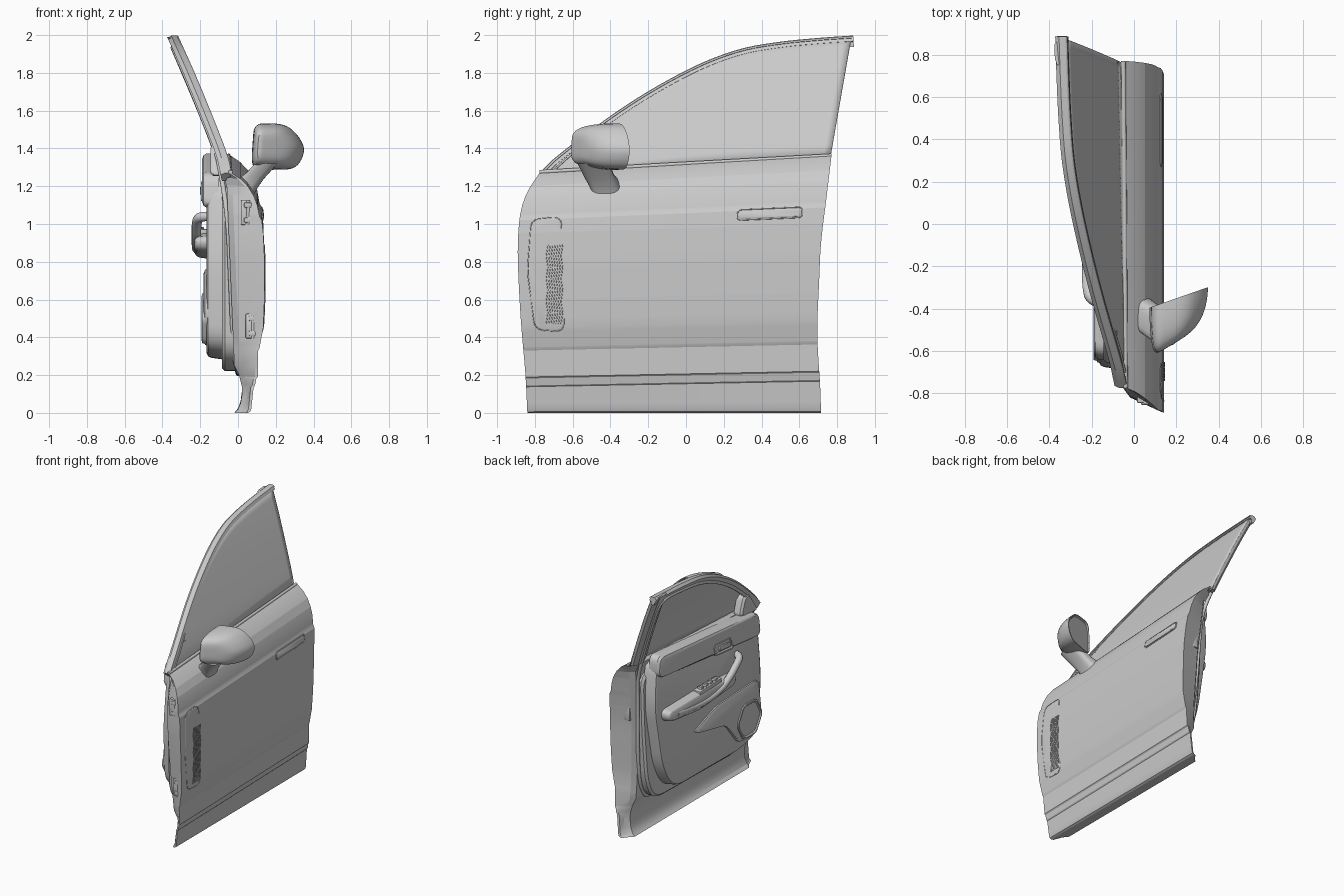
import bpy, bmesh, math
from mathutils import Vector

if "Cube" in bpy.data.objects:
    bpy.data.objects.remove(bpy.data.objects["Cube"])


def smooth(knots):
    """Cubic curve through (t, value) knots."""
    def slope(i):
        a, b = knots[max(i - 1, 0)], knots[min(i + 1, len(knots) - 1)]
        return (b[1] - a[1]) / (b[0] - a[0])

    def f(t):
        i = 0
        while i < len(knots) - 2 and t > knots[i + 1][0]:
            i += 1
        (t0, v0), (t1, v1) = knots[i], knots[i + 1]
        h = t1 - t0
        k = min(max((t - t0) / h, 0), 1)
        return ((2*k**3 - 3*k*k + 1) * v0 + (k**3 - 2*k*k + k) * h * slope(i)
                + (3*k*k - 2*k**3) * v1 + (k**3 - k*k) * h * slope(i + 1))
    return f


def linear(knots):
    def f(t):
        for (a, p), (b, q) in zip(knots, knots[1:]):
            if t <= b:
                return p + (q - p) * max(0, (t - a) / (b - a))
        return knots[-1][1]
    return f


# Door outline and section curves
front = smooth([(0, -.84), (.2, -.85), (.5, -.875), (.8, -.89), (.95, -.888),
                (1.08, -.872), (1.18, -.835), (1.27, -.775)])
rear = smooth([(0, .715), (.15, .71), (.3, .70), (.45, .695), (.7, .705),
               (.9, .715), (1.15, .745), (1.36, .77)])
top = smooth([(-.775, 1.27), (-.7, 1.345), (-.5, 1.50), (-.3, 1.64), (-.1, 1.76),
              (.1, 1.86), (.3, 1.93), (.5, 1.965), (.7, 1.985), (.885, 1.998)])
PROFILE = [(0, .05), (.006, .064), (.02, .07), (.138, .083), (.145, .09), (.182, .097), (.19, .105),
           (.33, .107), (.345, .114), (.43, .13), (.45, .134), (.6, .14), (.8, .141),
           (.95, .134), (1.02, .126), (1.04, .114), (1.1, .102), (1.15, .083),
           (1.2, .052), (1.24, .012), (1.27, -.035)]
outer_x = linear(PROFILE)
inner_x = linear([(0, -.02), (.03, .01), (.12, .025), (.2, .005), (.25, -.02), (1.2, -.06), (1.27, -.1)])
tilt = linear([(0, 0), (.14, .03), (.9, .04), (1.03, .07), (1.27, .09)])
glass_x = smooth([(1.25, -.035), (1.36, -.06), (1.55, -.132), (1.8, -.235), (2.0, -.325)])


def skin_x(y, z):
    u = (y - front(z)) / (rear(z) - front(z))
    return outer_x(z - tilt(z) * u)


def finish(name, bm, angle=30):
    bmesh.ops.recalc_face_normals(bm, faces=bm.faces)
    me = bpy.data.meshes.new(name)
    bm.to_mesh(me)
    bm.free()
    ob = bpy.data.objects.new(name, me)
    bpy.context.collection.objects.link(ob)
    bpy.ops.object.select_all(action='DESELECT')
    ob.select_set(True)
    bpy.context.view_layer.objects.active = ob
    bpy.ops.object.shade_smooth_by_angle(angle=math.radians(angle))
    return ob


def loft(name, rings, closed=True, caps=True, angle=30):
    bm = bmesh.new()
    vs = [[bm.verts.new(p) for p in r] for r in rings]
    n = len(vs[0])
    for a, b in zip(vs, vs[1:]):
        for i in range(n if closed else n - 1):
            j = (i + 1) % n
            bm.faces.new((a[i], a[j], b[j], b[i]))
    if closed and caps:
        bm.faces.new(vs[0])
        bm.faces.new(vs[-1])
    return finish(name, bm, angle)


def rounded(pts, r, n=6):
    """Round the corners of a closed 2D polygon."""
    out = []
    for i, p in enumerate(pts):
        p, a, b = Vector(p), Vector(pts[i - 1]), Vector(pts[(i + 1) % len(pts)])
        s = p + (a - p).normalized() * min(r, (a - p).length * .48)
        e = p + (b - p).normalized() * min(r, (b - p).length * .48)
        for k in range(n + 1):
            t = k / n
            out.append(s * (1 - t)**2 + p * 2 * t * (1 - t) + e * t * t)
    return out


def plate(name, pts, layers, r=.05, on_skin=False):
    """Raised panel from a (y, z) outline; layers are (x, inset)."""
    o = rounded(pts, r)
    lo = Vector((min(p.x for p in o), min(p.y for p in o)))
    hi = Vector((max(p.x for p in o), max(p.y for p in o)))
    c, h = (lo + hi) / 2, (hi - lo) / 2
    rings = []
    for x, d in layers:
        q = [(c.x + (p.x - c.x) * (1 - d / h.x), c.y + (p.y - c.y) * (1 - d / h.y)) for p in o]
        rings.append([((skin_x(y, z) if on_skin else 0) + x, y, z) for y, z in q])
    return loft(name, rings)


def tube(name, paths, radius, cyclic=False, kind='POLY'):
    cu = bpy.data.curves.new(name, 'CURVE')
    cu.dimensions, cu.bevel_depth, cu.bevel_resolution = '3D', radius, 3
    cu.use_fill_caps = True
    for pts in paths:
        sp = cu.splines.new(kind)
        sp.points.add(len(pts) - 1)
        for q, p in zip(sp.points, pts):
            q.co = (*p, 1)
        sp.use_cyclic_u = cyclic
        if kind == 'NURBS':
            sp.use_endpoint_u, sp.order_u = True, 3
    ob = bpy.data.objects.new(name, cu)
    bpy.context.collection.objects.link(ob)


def strip(name, path, section):
    """Sweep (inset, x offset) section along a (y, z) path lying on the glass surface."""
    rings = []
    for i, p in enumerate(path):
        t = (Vector(path[min(i + 1, len(path) - 1)]) - Vector(path[max(i - 1, 0)])).normalized()
        q = [(p[0] + t.y * d, p[1] - t.x * d, e) for d, e in section]
        q = [(y, min(z, top(y) - .004) if d else z, e) for (y, z, e), (d, _) in zip(q, section)]
        rings.append([(glass_x(z) + e, y, z) for y, z, e in q])
    loft(name, rings)


def box(name, c, size, rot=0, bevel=.006):
    bm = bmesh.new()
    bmesh.ops.create_cube(bm, size=1)
    for v in bm.verts:
        v.co = Vector(v.co) * Vector(size)
    bmesh.ops.bevel(bm, geom=bm.edges[:], offset=bevel, segments=2, affect='EDGES', profile=.5)
    ob = finish(name, bm)
    ob.location, ob.rotation_euler = c, (rot, 0, 0)


# Door body: outer skin, edge flanges and inner face in one closed shell
rows = sorted({k for k, _ in PROFILE} | {i * .05 for i in range(1, 25)})
rings = []
for s in rows:
    f, r = front(s), rear(s + tilt(s))
    xo, xi = outer_x(s), inner_x(s)
    sec = [(xo, f + (r - f) * k / 10) for k in range(11)]
    sec += [(xo - .015, r - .004), (xi + .03, r - .04), (xi, r - .07), (xi, 0), (xi, f + .11),
            (xi + .03, f + .07), (xo - .015, f + .006)]
    rings.append([(x, y, s + tilt(s) * (y - f) / (r - f)) for x, y in sec])
loft("door_body", rings, angle=20)

# Window glass
N = 40
cols = []
for i in range(N + 1):
    u = i / N
    yt, yb = -.765 + 1.64 * u, -.765 + 1.53 * u
    zb, zt = 1.265 + .09 * u, top(yt) - .006
    pts = [(yb + (yt - yb) * k / 10, zb + (zt - zb) * k / 10) for k in range(11)]
    cols.append([(glass_x(z) - .004, y, z) for y, z in pts])
glass = loft("window_glass", cols, closed=False)
glass.modifiers.new("thickness", 'SOLIDIFY').thickness = .008

# Window frame, outer trim, rear pillar and belt strip
arch = [(-.775 + 1.66 * i / 48, top(-.775 + 1.66 * i / 48)) for i in range(49)]
pillar = [(.88 - .11 * i / 12, 1.985 - .625 * i / 12) for i in range(13)]
strip("window_frame", arch, [(0, 0), (.03, 0), (.034, -.02), (.06, -.03), (.06, -.05), (.015, -.055), (0, -.03)])
strip("window_outer_trim", arch, [(0, 0), (.002, .006), (.012, .006), (.014, 0)])
strip("rear_pillar_frame", pillar, [(.004, -.008), (.13, -.008), (.13, -.045), (.10, -.055), (.03, -.055), (.004, -.03)])
tube("belt_strip", [[(-.040, -.775, 1.275), (-.044, 0, 1.319), (-.05, .77, 1.362)]], .011)
tube("front_quarter_seam", [[(glass_x(z) + .001, y, z) for y, z in ((-.7, 1.285), (-.6, 1.375), (-.5, 1.46))]], .005)

# Inner seal running round the frame and the door shell
seal = [(glass_x(z - .05) - .05, y + .02, z - .05) for y, z in arch[4:46:3]]
seal += [(glass_x(z) - .05, y, z) for y, z in ((.80, 1.90), (.74, 1.6), (.70, 1.38))]
seal += [(inner_x(z), y, z) for y, z in ((.67, 1.2), (.65, 1.0), (.63, .6), (.58, .32), (.45, .22),
                                         (-.5, .2), (-.70, .3), (-.76, .7), (-.75, 1.1))]
tube("door_seal", [seal], .013, True, 'NURBS')

# Interior: inner panel, trim card, shoulder roll
plate("inner_panel", [(.65, 1.25), (.63, .8), (.59, .4), (.5, .24), (-.5, .22), (-.72, .3), (-.74, 1.0), (-.69, 1.19)],
      [(.02, 0), (-.07, 0), (-.085, .015)], .12)
plate("trim_panel", [(.58, 1.35), (.61, 1.0), (.51, .5), (.38, .30), (-.45, .29), (-.66, .35), (-.68, .8), (-.63, 1.24)],
      [(-.07, -.01), (-.14, 0), (-.158, .008), (-.166, .025)], .12)
plate("shoulder_roll", [(.58, 1.38), (.59, 1.22), (-.65, 1.08), (-.62, 1.27)],
      [(-.10, 0), (-.165, 0), (-.182, .01), (-.19, .03)], .06)
plate("inner_sail", [(-.67, 1.25), (-.45, 1.27), (-.5, 1.42), (-.56, 1.42)],
      [(-.08, 0), (-.13, 0), (-.145, .015)], .04)

# Armrest with pull handle and switches
plate("armrest", [(.53, .95), (.52, .87), (.15, .82), (-.28, .86), (-.30, .93), (.0, .955)],
      [(-.14, -.01), (-.205, 0), (-.222, .01), (-.23, .025)], .05)
tube("pull_handle", [[(-.16, -.37, 1.04), (-.205, -.36, 1.04), (-.22, -.30, 1.01), (-.22, -.2, .93),
                      (-.22, -.08, .88), (-.215, .15, .86), (-.21, .42, .90)]], .026, kind='NURBS')
box("switch_base", (-.195, .02, .955), (.06, .26, .03), -.03)
for i in range(4):
    box("window_switch", (-.198, -.06 + i * .055, .974), (.034, .034, .018), .15, .004)

# Map pocket and speaker
plate("map_pocket", [(.16, .64), (-.12, .74), (-.62, .76), (-.66, .5), (-.56, .36), (-.38, .36), (-.22, .56)],
      [(-.15, -.008), (-.174, 0), (-.182, .02)], .06)
hexagon = [(-.5 + .155 * math.cos(a), .5 + .155 * math.sin(a)) for a in (math.radians(60 * k) for k in range(6))]
plate("speaker_grille", hexagon, [(-.165, 0), (-.19, .003), (-.192, .014), (-.184, .022), (-.187, .05)], .035)

# Inside door release
plate("release_bezel", [(-.06, 1.23), (-.07, 1.14), (-.30, 1.115), (-.28, 1.215)],
      [(-.16, 0), (-.195, .003), (-.195, .016), (-.18, .024)], .03)
box("release_lever", (-.19, -.19, 1.175), (.022, .13, .035), .1)

# Outside handle, flush in the skin
grip = [(.27, 1.02), (.615, 1.035), (.615, 1.09), (.275, 1.075)]
plate("outer_handle", grip, [(-.01, .006), (.004, .006), (.007, .012)], .022, True)
tube("outer_handle_seam", [[(skin_x(*p), *p) for p in rounded(grip, .022)]], .003, True)

# Front vent: seam and mesh bars
vent = [(-.82, 1.025), (-.66, 1.04), (-.645, .43), (-.80, .44), (-.84, .75)]
plate("vent_panel", vent, [(-.01, .004), (.001, .004), (.002, .01)], .05, True)
tube("vent_seam", [[(skin_x(*p), *p) for p in rounded(vent, .05)]], .0025, True)
bars = []
for i in range(7):
    zs = [.47 + k * .06 for k in range(8)]
    bars.append([(skin_x(-.7, z) + .003, -.74 + i * .013 + (.009 if k % 2 else 0), z) for k, z in enumerate(zs)])
tube("vent_mesh", bars, .0022)

# Hinges on the front edge
for z, x in ((1.06, .04), (.46, .065)):
    y = front(z) + .05
    box("hinge_leaf", (x, y, z), (.05, .04, .13))
    for dz in (-.04, .04):
        box("hinge_knuckle", (x + .012, y - .008, z + dz), (.04, .04, .028))
    tube("hinge_pin", [[(x + .015, y - .016, z - .065), (x + .015, y - .016, z + .065)]], .010)
# Latch on the rear edge
box("door_latch", (.02, .67, .95), (.06, .04, .12))

# Mirror housing: domed forward from the rear-facing opening
rim = rounded([(.07, 1.33), (.085, 1.535), (.25, 1.53), (.32, 1.47), (.36, 1.39), (.31, 1.29), (.09, 1.285)], .055)


def mirror_ring(s, depth=None):
    """Rim scaled by s; depth defaults to the dome, shallower toward the outer tip."""
    out = []
    for p in rim:
        x, z = .15 + (p.x - .15) * s, 1.41 + (p.y - 1.41) * s
        dome = (.235 - .25 * max(0, x - .09)) * max(0, 1 - s**5)**.5
        out.append((x, -.40 + (x - .06) * .35 - (dome if depth is None else depth), z))
    return out


shell = [mirror_ring(s) for s in (.05, .25, .45, .6, .72, .81, .88, .93, .965, .987, .997, 1)]
loft("mirror_housing", shell + [mirror_ring(.95, .001), mirror_ring(.92, .02)])
loft("mirror_glass", [mirror_ring(.91, .025), mirror_ring(.91, .014)])

# Mirror arm and foot
arm = []
for cx, cy, cz, hx, hy, sl in ((.03, -.425, 1.185, .05, .08, -.8), (.05, -.43, 1.21, .045, .08, -.7),
                               (.09, -.46, 1.255, .045, .08, -.4), (.15, -.49, 1.32, .06, .085, 0)):
    ring = []
    for k in range(24):
        c, s = math.cos(k * math.pi / 12), math.sin(k * math.pi / 12)
        dx = hx * math.copysign(abs(c)**.6, c)
        ring.append((cx + dx, cy + hy * math.copysign(abs(s)**.6, s), cz + dx * sl))
    arm.append(ring)
loft("mirror_arm", arm)
